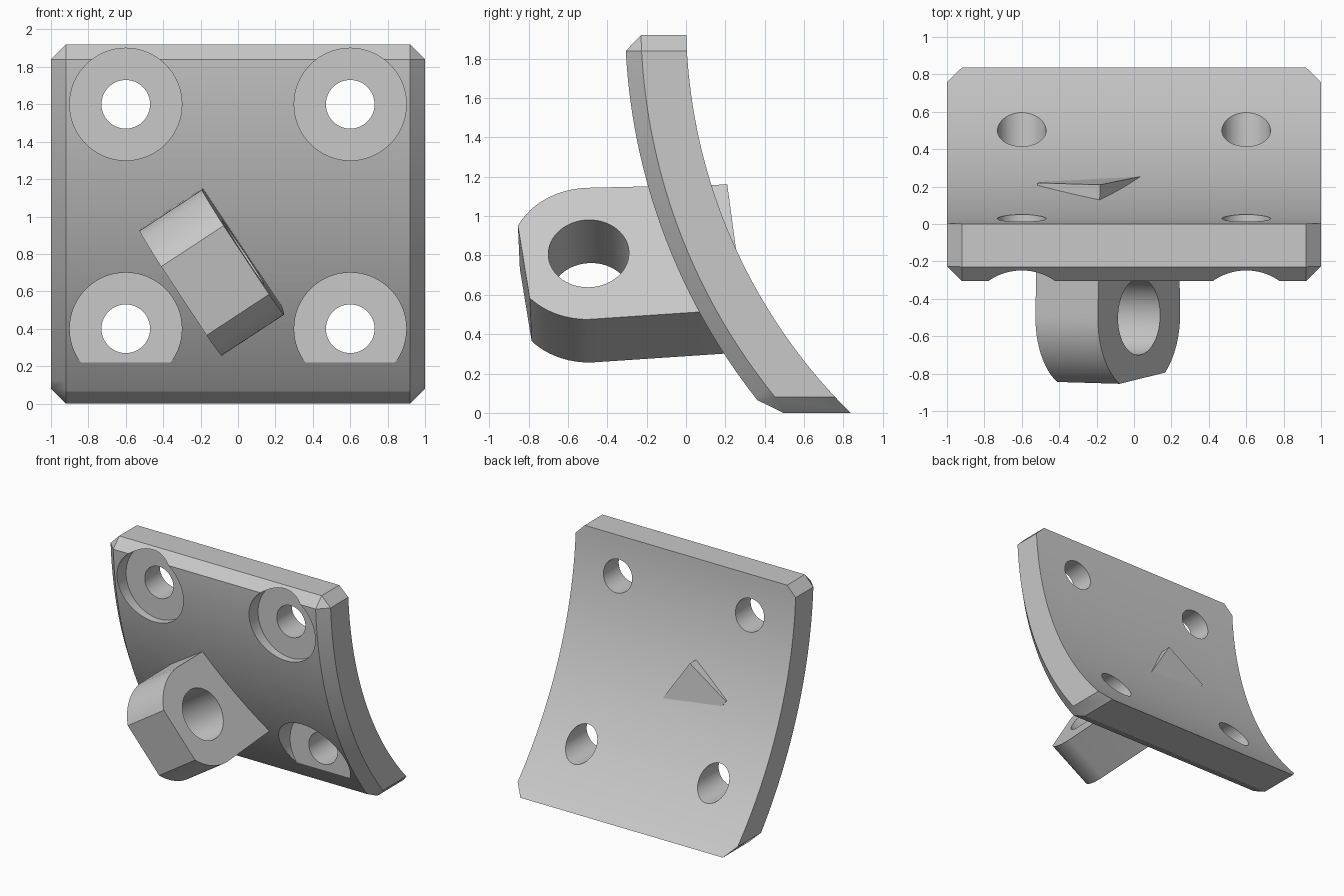
import bpy
import bmesh
from math import sqrt, sin, cos, radians, pi
from mathutils import Matrix, Vector

if "Cube" in bpy.data.objects:
    bpy.data.objects.remove(bpy.data.objects["Cube"], do_unlink=True)

grey = bpy.data.materials.new("plain_grey")
grey.use_nodes = True
grey.diffuse_color = (0.58, 0.58, 0.58, 1)
grey.node_tree.nodes["Principled BSDF"].inputs["Base Color"].default_value = grey.diffuse_color

# Plate dimensions: both faces are arcs about one axis
AXIS_Y, AXIS_Z = 2.81, 2.0
R_BACK, R_FRONT = 2.81, 3.12
TOP, CH = 1.92, 0.08
STEPS = 40


def arc_y(radius, z):
    return AXIS_Y - sqrt(radius ** 2 - (z - AXIS_Z) ** 2)


def make_object(name, bm):
    bmesh.ops.recalc_face_normals(bm, faces=bm.faces)
    mesh = bpy.data.meshes.new(name)
    bm.to_mesh(mesh)
    bm.free()
    obj = bpy.data.objects.new(name, mesh)
    bpy.context.collection.objects.link(obj)
    mesh.materials.append(grey)
    return obj


def loft(name, sections):
    """Skin a row of matching closed sections and cap both ends."""
    bm = bmesh.new()
    rings = [[bm.verts.new(p) for p in s] for s in sections]
    for a, b in zip(rings, rings[1:]):
        for i in range(len(a)):
            j = (i + 1) % len(a)
            bm.faces.new((a[i], a[j], b[j], b[i]))
    bm.faces.new(rings[0])
    bm.faces.new(rings[-1])
    bmesh.ops.remove_doubles(bm, verts=bm.verts, dist=0.0005)
    return make_object(name, bm)


def cut_cylinder(obj, radius, start, end):
    """Drill a round hole between two points."""
    start, end = Vector(start), Vector(end)
    axis = end - start
    bm = bmesh.new()
    place = Matrix.Translation((start + end) / 2) @ axis.to_track_quat("Z", "Y").to_matrix().to_4x4()
    bmesh.ops.create_cone(bm, cap_ends=True, segments=64, radius1=radius,
                          radius2=radius, depth=axis.length, matrix=place)
    cutter = make_object("cutter", bm)
    cutter.hide_render = True
    mod = obj.modifiers.new("cut", "BOOLEAN")
    mod.operation, mod.solver, mod.object = "DIFFERENCE", "EXACT", cutter
    bpy.context.view_layer.objects.active = obj
    bpy.ops.object.modifier_apply(modifier=mod.name)
    bpy.data.objects.remove(cutter, do_unlink=True)


def smooth(obj):
    bpy.ops.object.select_all(action="DESELECT")
    obj.select_set(True)
    bpy.context.view_layer.objects.active = obj
    bpy.ops.object.shade_smooth_by_angle(angle=radians(25))


# Curved plate, chamfered along the front rim and at the four corners
heights = [CH + (TOP - 2 * CH) * i / STEPS for i in range(STEPS + 1)]


def plate_section(x, r_front, edge):
    def clamp(z):
        return min(max(z, edge), TOP - edge)
    back = [clamp(z) for z in [TOP] + heights[::-1] + [0]]
    front = [clamp(z) for z in [0.065] + heights]
    pts = [(arc_y(R_BACK, z), z) for z in back]
    if edge:
        pts.append((arc_y(r_front, edge), edge))
    else:
        pts.append((arc_y(r_front, 0) + CH, 0))
    pts += [(arc_y(r_front, z), z) for z in front]
    if edge:
        pts.append((arc_y(r_front, TOP - edge), TOP - edge))
    else:
        pts.append((arc_y(r_front, TOP) + CH, TOP))
    return [(x, y, z) for y, z in pts]


plate = loft("curved_plate", [
    plate_section(-1, R_FRONT - CH, CH),
    plate_section(-1 + CH, R_FRONT, 0),
    plate_section(1 - CH, R_FRONT, 0),
    plate_section(1, R_FRONT - CH, CH)])

# Four bolt holes with flat counterbores on the front
for x in (-0.6, 0.6):
    for z in (0.4, 1.6):
        floor = arc_y(R_FRONT, z) + 0.116
        cut_cylinder(plate, 0.3, (x, -1, z), (x, floor, z))
        cut_cylinder(plate, 0.13, (x, -1, z), (x, 1.5, z))
smooth(plate)

# Slanted lug: rounded end with a flat nose, its tail running through the plate
R_LUG = 0.4
upper = [radians(90 - 64 * i / 12) for i in range(13)]
lower = [radians(-41.5 - 48.5 * i / 12) for i in range(13)]
outline = [(-R_LUG * cos(a), R_LUG * sin(a)) for a in upper + lower]
outline += [(0.79, -0.35), (0.705, 0.408)]
lug = loft("slanted_lug", [[(u, y, v) for y, v in outline] for u in (-0.2, 0.2)])
cut_cylinder(lug, 0.205, (-0.5, 0, 0), (0.5, 0, 0))
lug.data.transform(Matrix.Translation((-0.14, -0.49, 0.70))
                   @ Matrix.Rotation(radians(-33.3), 4, "Y")
                   @ Matrix.Rotation(-0.025, 4, "Z"))
smooth(lug)
